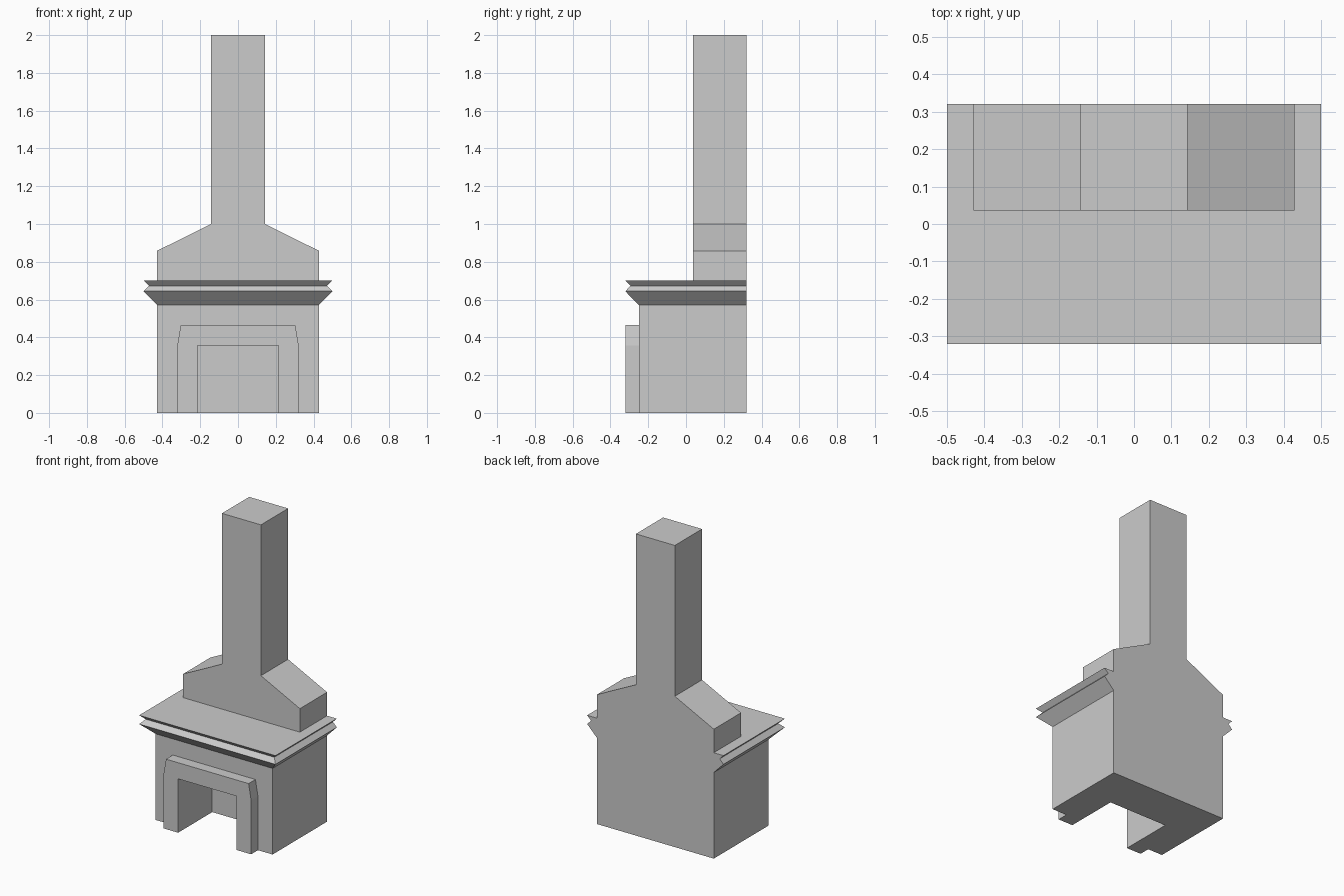
import bpy, bmesh

if "Cube" in bpy.data.objects:
    bpy.data.objects.remove(bpy.data.objects["Cube"])

BACK = 0.321      # rear plane shared by every part
MID = 0.036       # front of the chimney and rear wall of the firebox
FRONT = -0.25     # front of the brick body


def finish(name, bm):
    bmesh.ops.recalc_face_normals(bm, faces=bm.faces)
    mesh = bpy.data.meshes.new(name)
    bm.to_mesh(mesh)
    bm.free()
    ob = bpy.data.objects.new(name, mesh)
    bpy.context.collection.objects.link(ob)
    return ob


def drop_faces(ob, hidden):
    """Remove faces buried at the joint with a neighbouring part."""
    bm = bmesh.new()
    bm.from_mesh(ob.data)
    faces = [f for f in bm.faces if hidden(f)]
    bmesh.ops.delete(bm, geom=faces, context='FACES')
    bm.to_mesh(ob.data)
    bm.free()


def mirrored_prism(name, half, y0, y1):
    """Extrude a left-right symmetric front outline (right half given) along y."""
    outline = half + [(-x, z) for x, z in reversed(half)]
    bm = bmesh.new()
    face = bm.faces.new([bm.verts.new((x, y0, z)) for x, z in outline])
    geom = bmesh.ops.extrude_face_region(bm, geom=[face])['geom']
    bmesh.ops.translate(bm, vec=(0, y1 - y0, 0),
                        verts=[v for v in geom if isinstance(v, bmesh.types.BMVert)])
    return finish(name, bm)


# Brick body with the firebox cut out
body = mirrored_prism("body", [(0.4286, 0), (0.4286, 0.571)], FRONT, BACK)
cutter = mirrored_prism("firebox_cutter", [(0.2143, -0.1), (0.2143, 0.357)], -0.5, MID)
cutter.hide_render = True
mod = body.modifiers.new("firebox", 'BOOLEAN')
mod.operation, mod.solver, mod.object = 'DIFFERENCE', 'EXACT', cutter
bpy.context.view_layer.objects.active = body
bpy.ops.object.modifier_apply(modifier=mod.name)
bpy.data.objects.remove(cutter)
drop_faces(body, lambda f: f.calc_center_median().z > 0.57)

# Arched surround in front of the firebox
surround = mirrored_prism("surround",
                          [(0.2143, 0.357), (0.2143, 0), (0.3214, 0),
                           (0.3214, 0.357), (0.303, 0.464)], -0.3214, FRONT)
drop_faces(surround, lambda f: abs(f.normal.y) > 0.9
           and f.calc_center_median().y > -0.26)

# Moulded mantel: profile (overhang, z) swept round front and sides
bm = bmesh.new()
rings = []
for out, z in [(0, 0.571), (0.0714, 0.644), (0.043, 0.673), (0.0714, 0.702)]:
    w, y = 0.4286 + out, FRONT - out
    rings.append([bm.verts.new((px, py, z)) for px, py in
                  [(-w, BACK), (-w, y), (w, y), (w, BACK)]])
for low, high in zip(rings, rings[1:]):
    for i in range(4):
        j = (i + 1) % 4
        bm.faces.new((low[i], low[j], high[j], high[i]))
bm.faces.new(rings[-1])
finish("mantel", bm)

# Sloping shoulders and chimney stack
chimney = mirrored_prism("chimney",
                         [(0.4286, 0.702), (0.4286, 0.858),
                          (0.1429, 1.0), (0.1429, 2.0)], MID, BACK)
drop_faces(chimney, lambda f: f.calc_center_median().z < 0.71)
